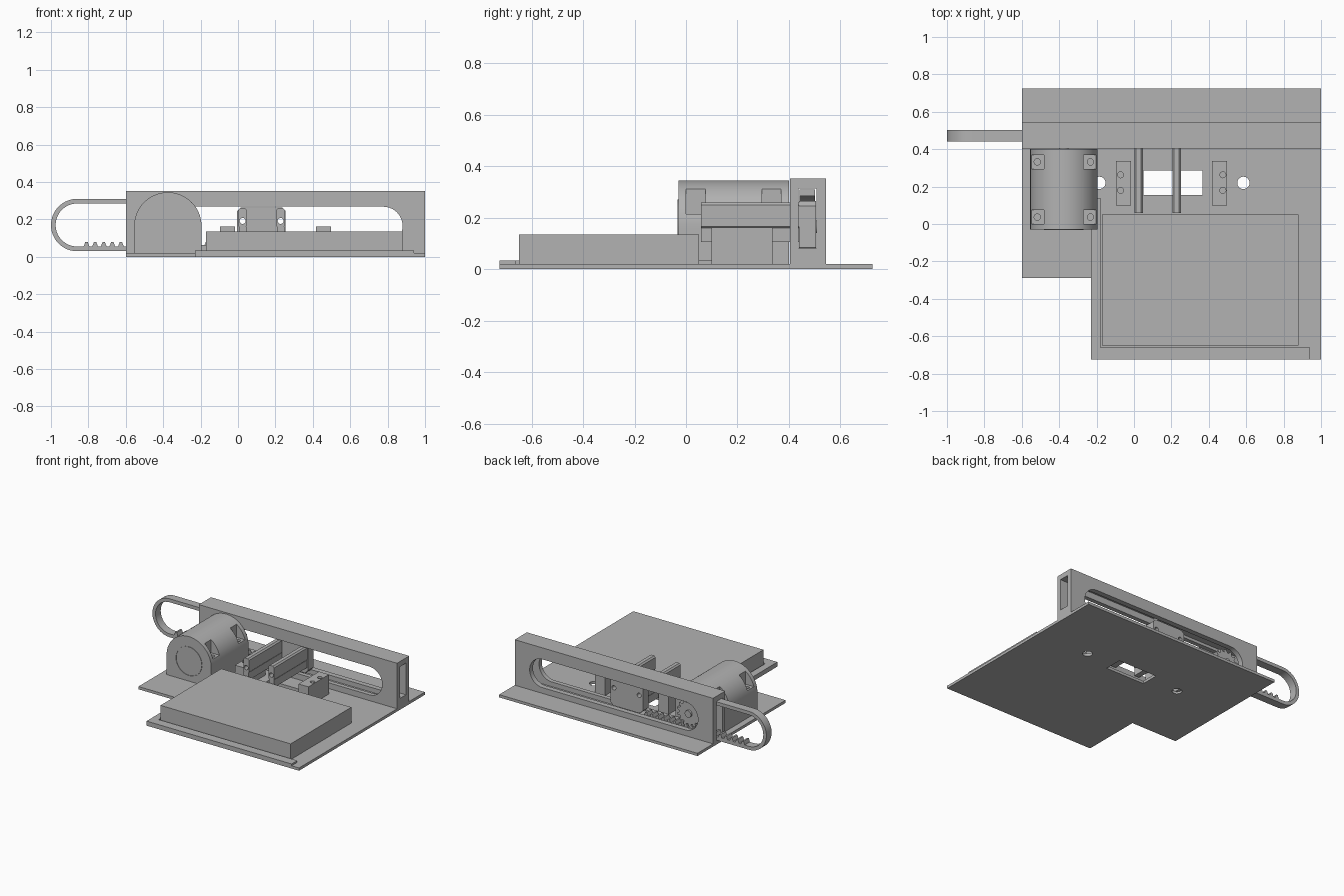
import bpy, bmesh
from math import sin, cos, pi, radians
from mathutils import Vector

if "Cube" in bpy.data.objects:
    bpy.data.objects.remove(bpy.data.objects["Cube"])

GREY = (0.45, 0.45, 0.45, 1)
mat = bpy.data.materials.new("plain grey")
mat.use_nodes = True
mat.diffuse_color = GREY
mat.node_tree.nodes["Principled BSDF"].inputs["Base Color"].default_value = GREY


def prism(name, pts, lo, hi, axis="z"):
    """Extrude a 2D outline: (x, y) along z or (x, z) along y."""
    bm = bmesh.new()
    place = (lambda a, b: (a, b, lo)) if axis == "z" else (lambda a, b: (a, lo, b))
    face = bm.faces.new([bm.verts.new(place(a, b)) for a, b in pts])
    res = bmesh.ops.extrude_face_region(bm, geom=[face])
    verts = [v for v in res["geom"] if isinstance(v, bmesh.types.BMVert)]
    step = Vector((0, 0, hi - lo)) if axis == "z" else Vector((0, hi - lo, 0))
    bmesh.ops.translate(bm, verts=verts, vec=step)
    bmesh.ops.recalc_face_normals(bm, faces=bm.faces)
    me = bpy.data.meshes.new(name)
    bm.to_mesh(me)
    bm.free()
    me.materials.append(mat)
    ob = bpy.data.objects.new(name, me)
    bpy.context.collection.objects.link(ob)
    return ob


def rect(a0, a1, b0, b1):
    return [(a0, b0), (a1, b0), (a1, b1), (a0, b1)]


def box(name, x0, x1, y0, y1, z0, z1):
    return prism(name, rect(x0, x1, y0, y1), z0, z1)


def arc(a, b, r, start=0, end=360, n=32):
    count = n if end - start == 360 else n + 1
    angles = [radians(start + (end - start) * i / n) for i in range(count)]
    return [(a + r * cos(t), b + r * sin(t)) for t in angles]


def cut(ob, *cutters):
    for c in cutters:
        mod = ob.modifiers.new("cut", "BOOLEAN")
        mod.operation, mod.solver, mod.object = "DIFFERENCE", "EXACT", c
        bpy.context.view_layer.objects.active = ob
        bpy.ops.object.modifier_apply(modifier=mod.name)
        bpy.data.objects.remove(c)
    return ob


# Stepped base plate with two round holes and a window
base = prism("base_plate", [(-0.6, -0.29), (-0.23, -0.29), (-0.23, -0.725), (1, -0.725),
                            (1, 0.725), (-0.6, 0.725)], 0, 0.02)
cut(base, box("window", 0.05, 0.365, 0.155, 0.285, -1, 1),
    *[prism("hole", arc(x, 0.22, 0.033), -1, 1) for x in (-0.185, 0.585)])

# Raised corner lip and battery block
prism("corner_lip", [(-0.23, -0.725), (0.94, -0.725), (0.94, -0.66), (-0.178, -0.66),
                     (-0.178, 0.14), (-0.23, 0.14)], 0.01, 0.033)
box("battery_block", -0.17, 0.88, -0.65, 0.05, 0.02, 0.135)

# Guide wall: long round-ended slot and an inner channel for the belt
AX, AZ = -0.375, 0.165
wall = box("guide_wall", -0.6, 1, 0.405, 0.545, 0.005, 0.352)
slot = arc(AX, AZ, 0.103, 90, 270, 20) + arc(0.777, AZ, 0.103, -90, 90, 20)
cut(wall, prism("slot", slot, 0, 1, "y"),
    box("channel", -0.7, 0.95, 0.437, 0.507, 0.028, 0.314),
    box("channel_end", 0.9, 1.1, 0.437, 0.507, 0.083, 0.314))

# Looped belt: top run, round end and lower run in one outline
BX, BZ = -0.86, 0.17
outer = [(0.2, BZ + 0.14)] + arc(BX, BZ, 0.14, 90, 270) + [(0.2, BZ - 0.14)]
inner = [(0.2, BZ - 0.115)] + arc(BX, BZ, 0.115, 90, 270)[::-1] + [(0.2, BZ + 0.115)]
prism("belt_loop", outer + inner, 0.442, 0.502, "y")

# Rack teeth on the lower run
PITCH = 0.046
teeth = [(-0.825, 0.045)]
for i in range(18):
    x = -0.825 + i * PITCH
    teeth += [(x, 0.056), (x + 0.009, 0.08), (x + 0.021, 0.08), (x + 0.03, 0.056)]
teeth.append((teeth[-1][0], 0.045))
prism("rack_teeth", teeth, 0.442, 0.502, "y")

# Drive gear and shaft
gear = []
TEETH = 14
for i in range(TEETH):
    for f, r in ((0, 0.078), (0.3, 0.1), (0.5, 0.1), (0.8, 0.078)):
        t = 2 * pi * (i + f) / TEETH
        gear.append((AX + r * cos(t), AZ + r * sin(t)))
prism("drive_gear", gear, 0.445, 0.5, "y")
prism("gear_shaft", arc(AX, AZ, 0.025), 0.39, 0.515, "y")

# Motor: round-topped body with four pocketed mounting corners
body = [(AX - 0.18, 0.015)] + arc(AX, AZ, 0.18, 0, 180, 40)[::-1] + [(AX + 0.18, 0.015)]
motor = prism("motor_body", body, -0.03, 0.4, "y")
for side in (-1, 1):
    for y in (0.0, 0.295):
        x0, x1 = sorted((AX + side * 0.105, AX + side * 0.3))
        cut(motor, box("pocket", x0, x1, y, y + 0.075, 0.215, 0.5),
            prism("screw_hole", arc(AX + side * 0.142, y + 0.037, 0.017, n=20), 0.1, 0.5))
ring = prism("motor_front_ring", arc(AX, AZ, 0.106, n=48), -0.033, -0.029, "y")
cut(ring, prism("ring_hole", arc(AX, AZ, 0.102, n=48), -0.1, 0.1, "y"))

# Stop blocks with two screw holes each
for name, x in (("right_stop_block", -0.095), ("left_stop_block", 0.418)):
    block = box(name, x, x + 0.08, 0.1, 0.337, 0.015, 0.162)
    cut(block, *[prism("hole", arc(x + (0.023 if x < 0 else 0.057), y, 0.016, n=20), 0.08, 1)
                 for y in (0.18, 0.263)])

# Sliding carriage: back plate and two arms with through holes
HOLES = (0.025, 0.228)
plate = prism("carriage_plate", [(-0.005, 0.085), (0.02, 0.062), (0.235, 0.062), (0.255, 0.085),
                                 (0.255, 0.245), (0.235, 0.264), (0.015, 0.264), (-0.005, 0.245)],
              0.44, 0.505, "y")
cut(plate, *[prism("hole", arc(x, 0.192, 0.016, n=20), 0, 1, "y") for x in HOLES])
for name, x in zip(("right_carriage_arm", "left_carriage_arm"), HOLES):
    w = 0.023
    arm = prism(name, [(x - w, 0.165), (x - w + 0.008, 0.157), (x + w - 0.008, 0.157),
                       (x + w, 0.165), (x + w, 0.25), (x + w - 0.01, 0.26),
                       (x - w + 0.01, 0.26), (x - w, 0.25)], 0.058, 0.45, "y")
    cut(arm, prism("hole", arc(x, 0.192, 0.016, n=20), 0, 1, "y"))
    box(name.replace("arm", "leg"), x - 0.02, x + 0.02, 0.058, 0.45, 0.105, 0.16)

# Smooth the round parts, keep edges sharp
bpy.ops.object.select_all(action="DESELECT")
for ob in bpy.context.scene.objects:
    if ob.type == "MESH" and ob.data.materials and ob.data.materials[0] == mat:
        ob.select_set(True)
        bpy.context.view_layer.objects.active = ob
bpy.ops.object.shade_smooth_by_angle(angle=radians(25))
